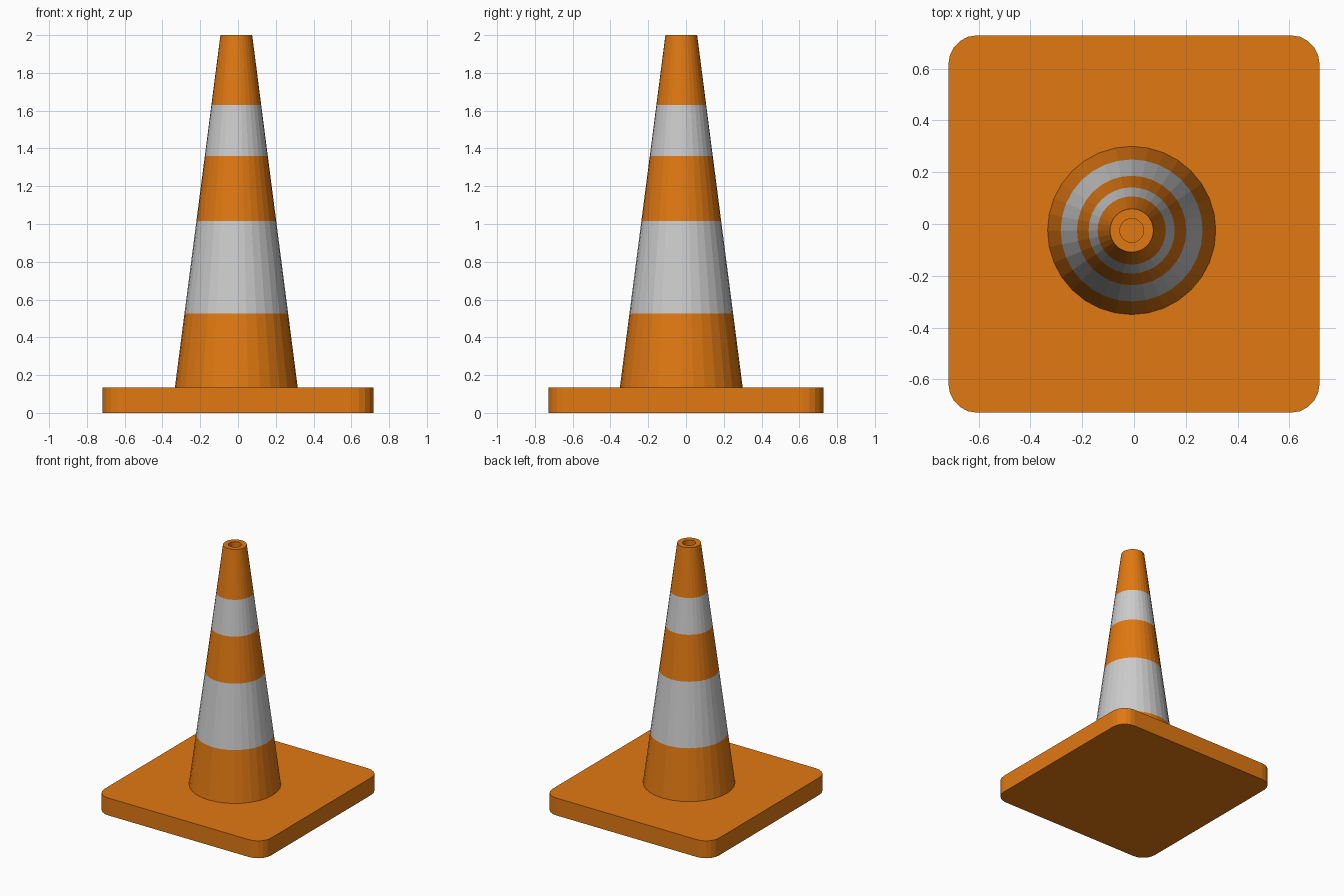
import bpy, bmesh
from math import sin, cos, pi

if "Cube" in bpy.data.objects:
    bpy.data.objects.remove(bpy.data.objects["Cube"])


def material(name, color):
    m = bpy.data.materials.new(name)
    m.diffuse_color = color
    m.use_nodes = True
    m.node_tree.nodes["Principled BSDF"].inputs["Base Color"].default_value = m.diffuse_color
    return m


orange = material("orange", (0.75, 0.19, 0.006, 1))
white = material("white", (0.6, 0.6, 0.6, 1))


def make_object(name, bm, mats):
    bmesh.ops.recalc_face_normals(bm, faces=bm.faces)
    mesh = bpy.data.meshes.new(name)
    bm.to_mesh(mesh)
    bm.free()
    for m in mats:
        mesh.materials.append(m)
    obj = bpy.data.objects.new(name, mesh)
    bpy.context.collection.objects.link(obj)
    return obj


# Square base plate with rounded vertical corners
HX, HY, BASE_H = 0.717, 0.729, 0.135
bm = bmesh.new()
bmesh.ops.create_cube(bm, size=1)
for v in bm.verts:
    v.co = (v.co.x * 2 * HX, v.co.y * 2 * HY, (v.co.z + 0.5) * BASE_H)
corners = [e for e in bm.edges
           if abs(e.verts[0].co.z - e.verts[1].co.z) > 0.1]
bmesh.ops.bevel(bm, geom=corners, offset=0.11, segments=5,
                profile=0.5, affect='EDGES')
make_object("base_plate", bm, [orange])

# Striped tapered cone body, with a round recess in the top
SIDES, CX, CY = 32, -0.009, -0.025
R_BOTTOM, R_TOP, R_HOLE, HOLE_Z = 0.325, 0.084, 0.046, 1.8
bands = [BASE_H, 0.527, 1.015, 1.36, 1.63, 2.0]
profile = [(R_BOTTOM + (R_TOP - R_BOTTOM) * (z - BASE_H) / (2 - BASE_H), z)
           for z in bands]
profile += [(R_HOLE, 2.0), (R_HOLE, HOLE_Z)]

bm = bmesh.new()
rings = [[bm.verts.new((CX + r * cos(2 * pi * i / SIDES),
                        CY + r * sin(2 * pi * i / SIDES), z))
          for i in range(SIDES)] for r, z in profile]
for k, (a, b) in enumerate(zip(rings, rings[1:])):
    for i in range(SIDES):
        j = (i + 1) % SIDES
        f = bm.faces.new((a[i], a[j], b[j], b[i]))
        f.material_index = 1 if k in (1, 3) else 0
bm.faces.new(rings[-1])
bm.faces.new(rings[0])
make_object("cone_body", bm, [orange, white])
